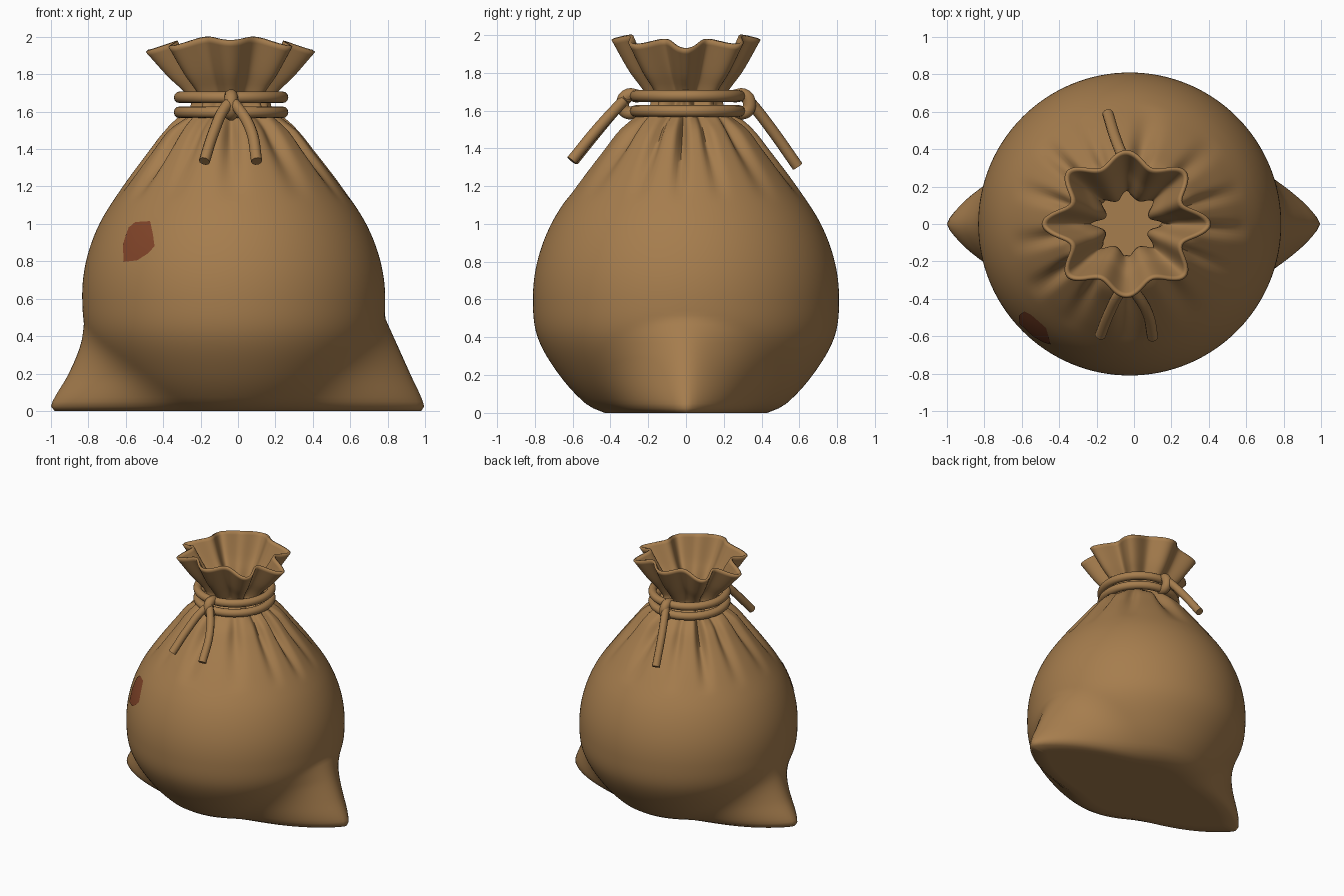
import bpy
import bmesh
from math import sin, cos, asin, pi, sqrt

SEGMENTS = 192
NECK_X = -0.037

if "Cube" in bpy.data.objects:
    bpy.data.objects.remove(bpy.data.objects["Cube"], do_unlink=True)


def make_material(name, color):
    mat = bpy.data.materials.new(name)
    mat.use_nodes = True
    mat.diffuse_color = (*color, 1)
    mat.node_tree.nodes["Principled BSDF"].inputs["Base Color"].default_value = (*color, 1)
    return mat


cloth = make_material("tan cloth", (0.38, 0.205, 0.075))
stain = make_material("red brown stain", (0.22, 0.058, 0.022))


def smooth_curve(points, t):
    """Cubic interpolation through (t, value) pairs."""
    if t <= points[0][0]:
        return points[0][1]
    if t >= points[-1][0]:
        return points[-1][1]

    def slope(k):
        a, b = points[max(k - 1, 0)], points[min(k + 1, len(points) - 1)]
        return (b[1] - a[1]) / (b[0] - a[0])

    i = max(k for k in range(len(points) - 1) if points[k][0] <= t)
    (t0, v0), (t1, v1) = points[i], points[i + 1]
    h = t1 - t0
    u = (t - t0) / h
    return ((2 * u**3 - 3 * u**2 + 1) * v0 + (u**3 - 2 * u**2 + u) * h * slope(i)
            + (3 * u**2 - 2 * u**3) * v1 + (u**3 - u**2) * h * slope(i + 1))


# Sack shape as height against radius, corner reach and fold depth
BODY = [(0, 0.43), (0.04, 0.52), (0.2, 0.67), (0.4, 0.785), (0.6, 0.81), (0.8, 0.787),
        (1, 0.713), (1.2, 0.585), (1.4, 0.435), (1.5, 0.355), (1.56, 0.28), (1.63, 0.18),
        (1.7, 0.2), (1.8, 0.275), (1.965, 0.375)]
RIGHT_TIP = [(0, 0.98), (0.03, 1), (0.2, 0.905), (0.36, 0.84), (0.5, 0.82)]
LEFT_TIP = [(0, 0.98), (0.03, 0.995), (0.2, 0.92), (0.4, 0.83), (0.5, 0.785)]
FOLDS = [(1.5, 0), (1.63, 0.035), (1.7, 0.045), (1.965, 0.065)]
PLEATS = [(1.12, 0), (1.3, 0.045), (1.45, 0.08), (1.55, 0.06), (1.66, 0)]


def centre_x(z):
    return -0.015 - 0.013 * z


def cloth_point(angle, z):
    """Position on the sack surface."""
    radius = smooth_curve(BODY, z)
    cx = centre_x(z)
    # pulled out bottom corners, full near the floor and pinched higher up
    if z < 0.5:
        on_left = cos(angle) > 0
        reach = smooth_curve(LEFT_TIP, z) - cx if on_left else smooth_curve(RIGHT_TIP, z) + cx
        if reach > radius:
            soft = 0.01 + 0.3 * z
            off_axis = sqrt(asin(min(1, abs(sin(angle)))) ** 2 + soft**2) - soft
            tangent = pi / 2 - asin(radius / reach)
            if off_axis < tangent:
                u = off_axis / tangent
                extra = radius / cos(tangent - off_axis) - radius
                radius += extra * (1 + 2.4 * max(0, 1 - z / 0.35) * u * (1 - u))
    # narrow gathers under the cord, wide folds above it
    warped = angle + 0.1 * sin(2 * angle) + 0.06 * sin(3 * angle)
    gather = (0.5 + 0.5 * cos(13 * warped + 1)) ** 3
    radius -= smooth_curve(PLEATS, z) * gather * (0.75 + 0.35 * sin(5 * angle + 2))
    wave = cos(8 * angle + 0.3 * sin(2 * angle)) * (0.75 + 0.25 * cos(2 * angle))
    radius += smooth_curve(FOLDS, z) * wave
    # uneven rim
    rim = max(0, (z - 1.7) / 0.265)
    radius *= 1 + 0.03 * rim * cos(2 * angle)
    height = z - rim * (0.024 * wave + 0.022 * cos(2 * angle))
    return (cx + radius * cos(angle), radius * sin(angle), height)


def add_object(name, bm, mat):
    mesh = bpy.data.meshes.new(name)
    bm.to_mesh(mesh)
    bm.free()
    obj = bpy.data.objects.new(name, mesh)
    bpy.context.collection.objects.link(obj)
    mesh.materials.append(mat)
    return obj


def shade(obj, degrees):
    bpy.ops.object.select_all(action="DESELECT")
    obj.select_set(True)
    bpy.context.view_layer.objects.active = obj
    bpy.ops.object.shade_smooth_by_angle(angle=degrees * pi / 180)


def bridge(bm, low, high):
    n = len(low)
    for j in range(n):
        k = (j + 1) % n
        bm.faces.new((low[j], low[k], high[k], high[j]))


# Sack: floor rings, then the wall up to the open rim
bm = bmesh.new()
angles = [2 * pi * j / SEGMENTS for j in range(SEGMENTS)]
rings = []
for part in (0.3, 0.6, 0.85):
    points = [cloth_point(a, 0) for a in angles]
    rings.append([bm.verts.new((p[0] * part, p[1] * part, 0)) for p in points])
STEPS = 80
for i in range(STEPS + 1):
    z = 1.965 * i / STEPS
    rings.append([bm.verts.new(cloth_point(a, z)) for a in angles])
for low, high in zip(rings, rings[1:]):
    bridge(bm, low, high)
middle = bm.verts.new((0, 0, 0))
for j in range(SEGMENTS):
    bm.faces.new((middle, rings[0][(j + 1) % SEGMENTS], rings[0][j]))
sack = add_object("sack", bm, cloth)
thickness = sack.modifiers.new("cloth thickness", "SOLIDIFY")
thickness.thickness = 0.018
thickness.offset = -1
shade(sack, 60)


# Stain: thin patch lying on the cloth
OUTLINE = [(-0.585, 0.98), (-0.55, 1.01), (-0.47, 1.015), (-0.455, 0.945), (-0.446, 0.88),
           (-0.485, 0.84), (-0.54, 0.805), (-0.612, 0.797), (-0.615, 0.89), (-0.6, 0.94)]
STAIN_X, STAIN_Z = -0.53, 0.91


def on_front(x, z):
    radius = smooth_curve(BODY, z) + 0.005
    return (x, -sqrt(radius**2 - (x - centre_x(z)) ** 2), z)


bm = bmesh.new()
patch_rings = []
for part in (0.25, 0.5, 0.75, 1):
    patch_rings.append([bm.verts.new(on_front(STAIN_X + (x - STAIN_X) * part,
                                              STAIN_Z + (z - STAIN_Z) * part))
                        for x, z in OUTLINE])
for inner, outer in zip(patch_rings, patch_rings[1:]):
    bridge(bm, inner, outer)
bm.faces.new(patch_rings[0])
bmesh.ops.recalc_face_normals(bm, faces=bm.faces)
if sum(f.normal.y for f in bm.faces) > 0:
    bmesh.ops.reverse_faces(bm, faces=bm.faces)
shade(add_object("stain_patch", bm, stain), 60)


# Cord: two loops around the neck
for name, z in (("lower_cord_loop", 1.597), ("upper_cord_loop", 1.677)):
    bpy.ops.mesh.primitive_torus_add(major_segments=64, minor_segments=12, major_radius=0.275,
                                     minor_radius=0.031, location=(NECK_X, 0.008, z))
    loop = bpy.context.object
    loop.name = name
    loop.data.materials.append(cloth)
    shade(loop, 60)


def cord(name, points, radius=0.03):
    """Round cord along a smooth path."""
    curve = bpy.data.curves.new(name, "CURVE")
    curve.dimensions = "3D"
    curve.bevel_depth = radius
    curve.bevel_resolution = 3
    curve.use_fill_caps = True
    spline = curve.splines.new("BEZIER")
    spline.bezier_points.add(len(points) - 1)
    for bez, point in zip(spline.bezier_points, points):
        bez.co = point
        bez.handle_left_type = bez.handle_right_type = "AUTO"
    curve.materials.append(cloth)
    obj = bpy.data.objects.new(name, curve)
    bpy.context.collection.objects.link(obj)
    bpy.ops.object.select_all(action="DESELECT")
    obj.select_set(True)
    bpy.context.view_layer.objects.active = obj
    bpy.ops.object.convert(target="MESH")
    shade(bpy.context.object, 50)


# Knots wrap over both loops at front and back
for name, side in (("front_knot", -1), ("back_knot", 1)):
    cord(name, [(NECK_X, side * 0.25, 1.675), (NECK_X, side * 0.31, 1.68),
                (NECK_X, side * 0.335, 1.64), (NECK_X, side * 0.32, 1.595),
                (NECK_X, side * 0.26, 1.59)], 0.036)

# Loose cord ends
cord("front_right_cord_end", [(-0.02, -0.31, 1.67), (-0.07, -0.36, 1.62),
                              (-0.13, -0.47, 1.49), (-0.18, -0.595, 1.335)])
cord("front_left_cord_end", [(-0.05, -0.31, 1.67), (0, -0.36, 1.62),
                             (0.07, -0.47, 1.5), (0.1, -0.605, 1.335)])
cord("back_cord_end", [(NECK_X, 0.31, 1.675), (-0.06, 0.36, 1.62),
                       (-0.1, 0.46, 1.49), (-0.14, 0.59, 1.305)])
